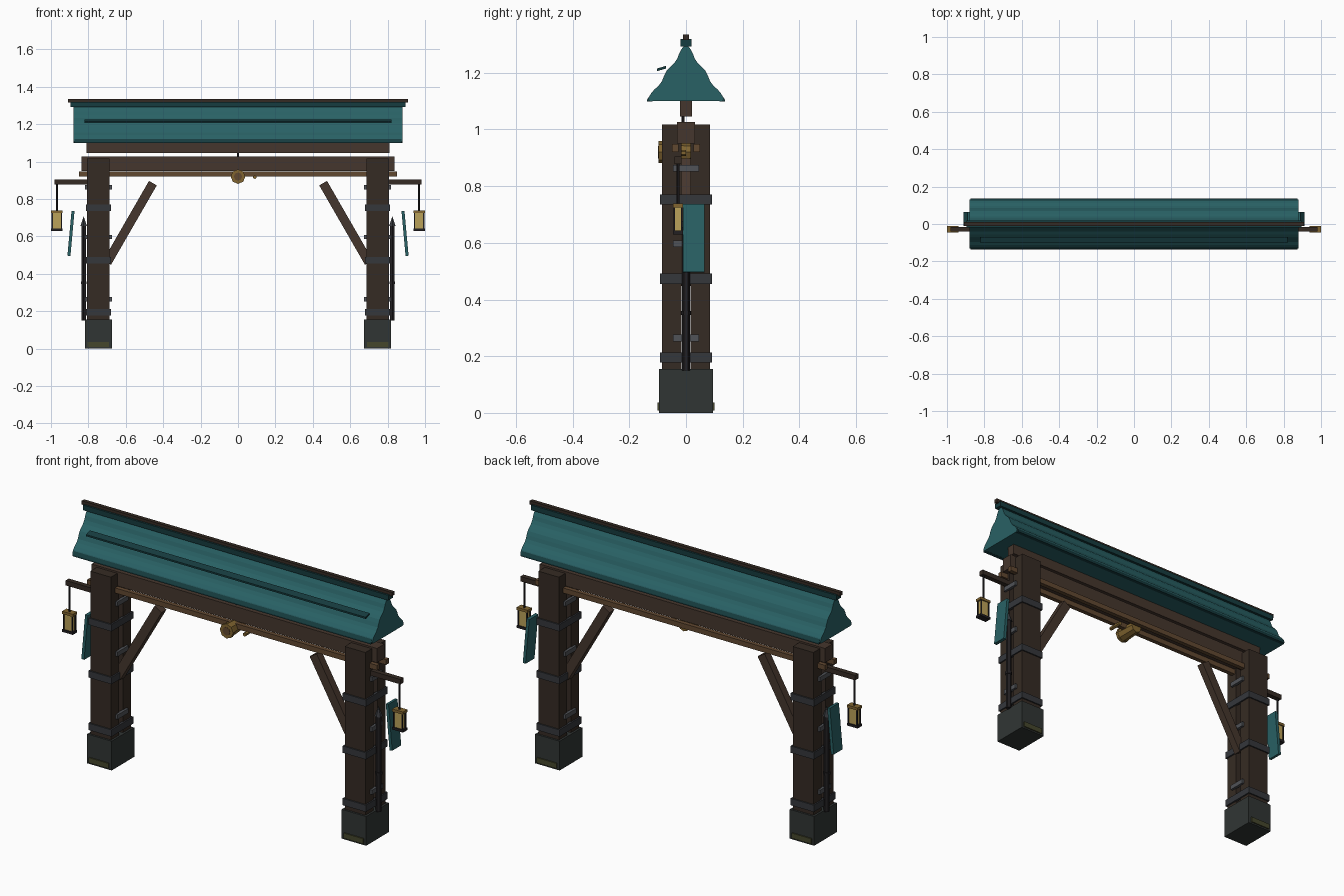
import bpy, math
from mathutils import Vector

if "Cube" in bpy.data.objects:
    bpy.data.objects.remove(bpy.data.objects["Cube"])

COLS = {
    "dark_wood": (0.036, 0.024, 0.017), "mid_wood": (0.06, 0.037, 0.026),
    "warm_wood": (0.12, 0.065, 0.03), "stone": (0.03, 0.036, 0.034),
    "moss": (0.06, 0.062, 0.025), "iron": (0.035, 0.038, 0.044),
    "steel": (0.08, 0.085, 0.095), "black_iron": (0.016, 0.014, 0.016),
    "teal": (0.022, 0.12, 0.13), "deep_teal": (0.008, 0.045, 0.05),
    "brass": (0.22, 0.13, 0.03), "glass": (0.5, 0.36, 0.1),
}
MATS = {}
for n, c in COLS.items():
    MATS[n] = bpy.data.materials.new(n)
    MATS[n].diffuse_color = (*c, 1)


def mesh(name, verts, faces, mat):
    me = bpy.data.meshes.new(name)
    me.from_pydata(verts, [], faces)
    me.materials.append(MATS[mat])
    ob = bpy.data.objects.new(name, me)
    bpy.context.collection.objects.link(ob)
    return ob


def box(name, x, y, z, mat):
    """Box from (min, max) ranges."""
    v = [(a, b, c) for a in x for b in y for c in z]
    f = [(0, 1, 3, 2), (4, 6, 7, 5), (0, 4, 5, 1), (2, 3, 7, 6), (0, 2, 6, 4), (1, 5, 7, 3)]
    return mesh(name, v, f, mat)


def prism(name, profile, a, b, axis, mat):
    """Extrude a 2D profile along x (profile = y,z) or y (profile = x,z)."""
    put = (lambda p, t: (t, p[0], p[1])) if axis == "x" else (lambda p, t: (p[0], t, p[1]))
    n = len(profile)
    v = [put(p, a) for p in profile] + [put(p, b) for p in profile]
    f = [(i, (i + 1) % n, n + (i + 1) % n, n + i) for i in range(n)]
    f += [tuple(range(n))[::-1], tuple(range(n, 2 * n))]
    ob = mesh(name, v, f, mat)
    import bmesh
    bm = bmesh.new()
    bm.from_mesh(ob.data)
    bmesh.ops.recalc_face_normals(bm, faces=bm.faces)
    bm.to_mesh(ob.data)
    bm.free()
    return ob


def rod(name, p, q, r1, r2, sides, mat):
    p, q = Vector(p), Vector(q)
    bpy.ops.mesh.primitive_cone_add(vertices=sides, radius1=r1, radius2=r2,
                                    depth=(q - p).length, location=(p + q) / 2)
    ob = bpy.context.object
    ob.name = name
    ob.rotation_euler = (q - p).to_track_quat('Z', 'Y').to_euler()
    ob.data.materials.append(MATS[mat])
    return ob


def rng(c, h):
    return (c - h, c + h)


for s, side in ((-1, "left"), (1, "right")):
    X = lambda a, b: tuple(sorted((s * a, s * b)))
    # stone footing with moss on front and back
    box(f"{side}_footing", X(.675, .818), (-.095, .095), (0, .155), "stone")
    for t in (-1, 1):
        box(f"{side}_moss", X(.69, .805), tuple(sorted((t * .09, t * .101))), (.008, .036), "moss")
        # post made of two planks with a gap
        box(f"{side}_post_plank", X(.686, .807), tuple(sorted((t * .016, t * .085))), (.15, 1.018), "dark_wood")
    # iron bands as four plates, and clamps bridging the gap
    for z in (.195, .473, .753):
        for t in (-1, 1):
            box(f"{side}_band_face", X(.678, .814), tuple(sorted((t * .08, t * .092))), rng(z, .018), "iron")
        for a, b in ((.678, .692), (.80, .814)):
            box(f"{side}_band_side", X(a, b), (-.092, .092), rng(z, .018), "iron")
    for z in (.264, .597, .863):
        for a, b in ((.674, .69), (.803, .819)):
            box(f"{side}_clamp", X(a, b), (-.045, .045), rng(z, .012), "steel")
    # diagonal brace
    a, b = Vector((.70, .46)), Vector((.455, .885))
    d = (b - a).normalized()
    n = Vector((-d.y, d.x)) * .024
    prism(f"{side}_brace", [(s * p.x, p.y) for p in (a - n, a + n, b + n, b - n)], -.02, .02, "y", "mid_wood")
    # iron spike on the outer face
    rod(f"{side}_spike_shaft", (s * .825, 0, .15), (s * .825, 0, .665), .014, .014, 6, "black_iron")
    rod(f"{side}_spike_tip", (s * .825, 0, .655), (s * .825, 0, .708), .02, 0, 6, "iron")
    rod(f"{side}_spike_collar", (s * .825, 0, .345), (s * .825, 0, .36), .018, .018, 6, "black_iron")
    # tilted hanging board
    prism(f"{side}_board", [(s * .874, .735), (s * .890, .737), (s * .912, .497), (s * .896, .495)],
          -.01, .065, "y", "teal")
    # lantern arm, hanger and lantern
    ly = -.028
    box(f"{side}_lantern_arm", X(.74, .982), rng(ly, .013), (.879, .905), "dark_wood")
    rod(f"{side}_lantern_hanger", (s * .968, ly, .735), (s * .968, ly, .885), .005, .005, 6, "black_iron")
    box(f"{side}_lantern_glass", X(.946, .99), rng(ly, .012), (.64, .73), "glass")
    box(f"{side}_lantern_cap", X(.937, 1.0), rng(ly, .018), (.725, .739), "brass")
    box(f"{side}_lantern_base", X(.937, 1.0), rng(ly, .018), (.63, .643), "black_iron")
    for x in (.943, .993):
        for y in (-.013, .013):
            box(f"{side}_lantern_bar", X(x - .003, x + .003), rng(ly + y, .003), (.64, .73), "black_iron")

# crossbeams and lower rails
box("main_beam", (-.837, .837), (-.031, .031), (.951, 1.027), "mid_wood")
box("upper_beam", (-.81, .81), (-.022, .022), (1.046, 1.115), "mid_wood")
for t in (-1, 1):
    box("lower_rail", (-.85, .85), tuple(sorted((t * .027, t * .05))), (.921, .948), "warm_wood")

# central bell, striker and hanging rod
rod("bell", (0, .02, .92), (0, -.085, .92), .03, .037, 8, "brass")
rod("bell_rim", (0, -.082, .92), (0, -.097, .92), .039, .039, 8, "brass")
rod("bell_mouth", (0, -.09, .92), (0, -.099, .92), .022, .022, 8, "warm_wood")
rod("striker", (.09, -.075, .917), (.09, .0, .917), .01, .01, 6, "brass")
rod("hanging_rod", (0, -.01, .93), (0, -.01, 1.06), .005, .005, 6, "black_iron")

# rippled roof prism
top, eave = Vector((0, 1.30)), Vector((.132, 1.108))
nrm = Vector((.192, .132)).normalized()
half = []
for i in range(1, 13):
    t = i / 12
    half.append(top.lerp(eave, t) + nrm * .004 * math.sin(t * math.tau * 2.5))
roof = [(-p.x, p.y) for p in reversed(half)] + [tuple(top)] + [tuple(p) for p in half]
prism("roof", roof + [(.125, 1.10), (-.125, 1.10)], -.88, .88, "x", "teal")
for t in (-1, 1):
    prism("eave_trim", [(t * .118, 1.099), (t * .137, 1.099), (t * .137, 1.106), (t * .126, 1.122)],
          -.875, .875, "x", "deep_teal")
# loose batten on the front slope, and the ridge
prism("front_batten", [(-.102, 1.206), (-.07, 1.215), (-.07, 1.225), (-.102, 1.215)], -.82, .82, "x", "deep_teal")
box("ridge_base", (-.896, .896), (-.02, .02), (1.293, 1.32), "deep_teal")
box("ridge_cap", (-.91, .91), (-.01, .01), (1.315, 1.335), "dark_wood")

for m in bpy.data.materials:
    if m.users and not m.is_grease_pencil:
        m.use_nodes = True
        m.node_tree.nodes["Principled BSDF"].inputs["Base Color"].default_value = m.diffuse_color
